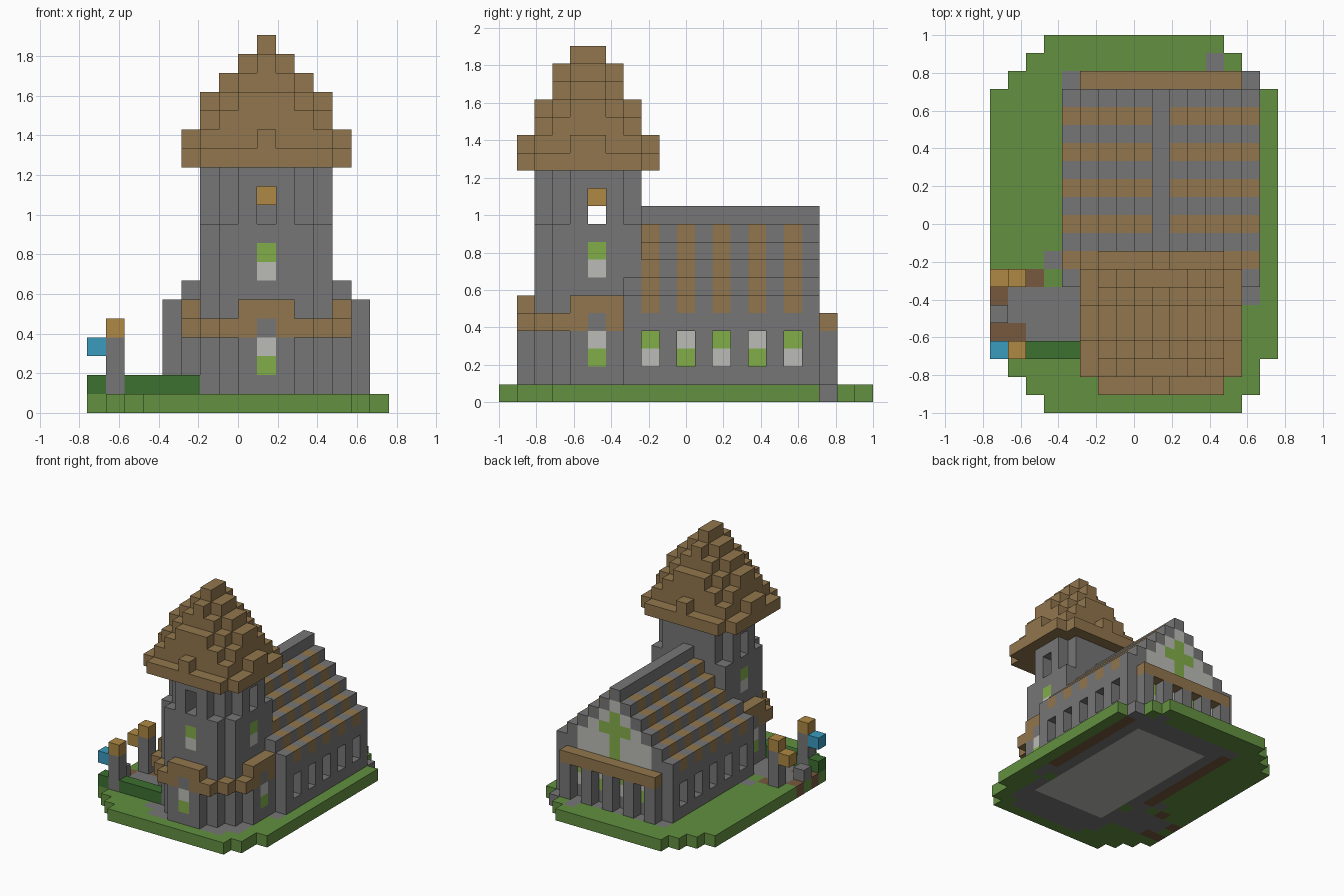
import bpy

if "Cube" in bpy.data.objects:
    bpy.data.objects.remove(bpy.data.objects["Cube"])

V = 2 / 21  # block size


def linear(c):
    c /= 255
    return c / 12.92 if c <= 0.04045 else ((c + 0.055) / 1.055) ** 2.4


def material(name, *rgb):
    m = bpy.data.materials.new(name)
    m.use_nodes = True
    col = [linear(c) for c in rgb] + [1]
    m.diffuse_color = col
    node = next(n for n in m.node_tree.nodes if n.type == 'BSDF_PRINCIPLED')
    node.inputs["Base Color"].default_value = col
    node.inputs["Roughness"].default_value = 1
    return m


MATS = [material("stone grey", 118, 118, 118), material("pale stone", 187, 187, 183),
        material("timber brown", 145, 118, 77), material("grass green", 98, 144, 64),
        material("leaf green", 130, 174, 72), material("gold", 174, 136, 67),
        material("banner blue", 58, 155, 190), material("hedge green", 60, 112, 48),
        material("earth brown", 118, 88, 62)]
STONE, PALE, TIMBER, GRASS, LEAF, GOLD, BLUE, HEDGE, EARTH = range(9)


def box(i0, i1, j0, j1, k0, k1, cut=0):
    """Block cells in a box, with its upright corners stepped off by cut."""
    return [(i, j, k) for i in range(i0, i1) for j in range(j0, j1) for k in range(k0, k1)
            if min(i - i0, i1 - 1 - i) + min(j - j0, j1 - 1 - j) >= cut]


def fill(cells, where, mat):
    for c in where:
        cells[c] = mat


def carve(cells, where):
    for c in where:
        cells.pop(c, None)


def build(name, cells):
    """Make one mesh from the exposed sides of the block cells."""
    verts, faces, mats = {}, [], []
    for cell, mat in cells.items():
        for axis in range(3):
            for side in (0, 1):
                near = list(cell)
                near[axis] += 2 * side - 1
                if tuple(near) in cells:
                    continue
                loop = []
                for a, b in ((0, 0), (1, 0), (1, 1), (0, 1)):
                    p = list(cell)
                    p[axis] += side
                    p[(axis + 1) % 3] += a
                    p[(axis + 2) % 3] += b
                    loop.append(verts.setdefault(tuple(p), len(verts)))
                faces.append(loop if side else loop[::-1])
                mats.append(mat)
    mesh = bpy.data.meshes.new(name)
    mesh.from_pydata([((x - 8) * V, (y - 10.5) * V, z * V) for x, y, z in verts], [], faces)
    for m in MATS:
        mesh.materials.append(m)
    mesh.polygons.foreach_set("material_index", mats)
    obj = bpy.data.objects.new(name, mesh)
    bpy.context.collection.objects.link(obj)


# Ground slab with stepped corners, floor and paving
ground = {}
ends = {0: (3, 14), 1: (2, 15), 2: (1, 15), 18: (1, 15), 19: (2, 14), 20: (3, 13)}
for j in range(21):
    i0, i1 = ends.get(j, (0, 16))
    fill(ground, box(i0, i1, j, j + 1, 0, 1), GRASS)
fill(ground, box(4, 15, 7, 19, 0, 1) + box(5, 14, 1, 7, 0, 1, 1), STONE)
fill(ground, box(6, 13, 4, 17, 0, 1), PALE)
fill(ground, box(4, 5, 8, 18, 0, 1) + box(14, 15, 8, 18, 0, 1), EARTH)
fill(ground, box(1, 5, 4, 7, 0, 1), STONE)
fill(ground, [(3, 8, 0), (14, 6, 0), (12, 19, 0)], STONE)
fill(ground, [(0, 4, 0), (1, 4, 0), (0, 6, 0), (2, 7, 0)], EARTH)
build("ground", ground)

# Nave with stepped gable roof and striped tiles
nave = {}
fill(nave, box(4, 15, 7, 18, 1, 6) + box(5, 14, 7, 8, 6, 7), STONE)
for step in range(6):
    k = 5 + step
    fill(nave, box(4 + step, 15 - step, 8, 18, k, k + 1), STONE)
    if k < 10:
        for j in range(8, 18, 2):
            fill(nave, box(4 + step, 15 - step, j, j + 1, k, k + 1), TIMBER)

# Recessed side windows
for n, j in enumerate(range(8, 18, 2)):
    for outer, inner in ((4, 5), (14, 13)):
        carve(nave, box(outer, outer + 1, j, j + 1, 2, 4))
        nave[inner, j, 2] = PALE if n % 2 == 0 else LEAF
        nave[inner, j, 3] = LEAF if n % 2 == 0 else PALE

# Rear gable panel with cross, and rear windows
for k, half in ((5, 3), (6, 3), (7, 2), (8, 1), (9, 0)):
    fill(nave, box(9 - half, 10 + half, 17, 18, k, k + 1), PALE)
fill(nave, box(9, 10, 17, 18, 5, 9) + box(8, 11, 17, 18, 7, 8), LEAF)
for n, i in enumerate(range(6, 13, 2)):
    nave[i, 17, 2] = LEAF if n % 2 == 0 else PALE
    nave[i, 17, 3] = PALE if n % 2 == 0 else LEAF
build("nave", nave)

# Rear arcade
arcade = {}
fill(arcade, box(5, 14, 18, 19, 4, 5), TIMBER)
for i in range(5, 14, 2):
    fill(arcade, box(i, i + 1, 18, 19, 1, 4), STONE)
build("rear_arcade", arcade)

# Tower shaft: broad below, narrower belfry above
tower = {}
fill(tower, [c for c in box(6, 13, 2, 9, 1, 10, 1) + box(6, 13, 2, 9, 10, 13, 2)
             if c[1] < 8], STONE)
fill(tower, box(8, 11, 1, 2, 1, 4), STONE)
for i in (5, 13):
    fill(tower, box(i, i + 1, 4, 7, 1, 4), STONE)
carve(tower, box(8, 11, 4, 7, 10, 12) + box(9, 10, 2, 4, 10, 12) + box(6, 13, 5, 6, 10, 12))

# Tower windows on the front and both sides
for i, j, low_i, low_j in ((9, 2, 9, 1), (6, 5, 5, 5), (12, 5, 13, 5)):
    tower[i, j, 7] = PALE
    tower[i, j, 8] = LEAF
    tower[low_i, low_j, 2] = LEAF
    tower[low_i, low_j, 3] = PALE
build("tower", tower)

# Bell
build("bell", {(9, 5, 11): GOLD})

# Timber collar around the tower foot, with raised hoods
collar = {}
fill(collar, [c for c in box(5, 14, 1, 10, 4, 5, 2) if c[1] < 7], TIMBER)
fill(collar, box(8, 11, 1, 2, 5, 6), TIMBER)
for i in (5, 13):
    fill(collar, box(i, i + 1, 4, 7, 5, 6), TIMBER)
fill(collar, [(9, 1, 4), (5, 5, 4), (13, 5, 4)], STONE)
build("tower_collar", collar)

# Stepped tower roof with small dormer blocks
roof = {}
layers = ((5, 14, 1, 9, 13, 1), (6, 13, 2, 8, 14, 0), (6, 13, 2, 8, 15, 1), (6, 13, 2, 8, 16, 2),
          (7, 12, 3, 7, 17, 1), (8, 11, 3, 7, 18, 1), (9, 10, 4, 6, 19, 0))
for i0, i1, j0, j1, k, cut in layers:
    fill(roof, box(i0, i1, j0, j1, k, k + 1, cut), TIMBER)
for i in (5, 13):
    fill(roof, box(i, i + 1, 4, 6, 14, 15), TIMBER)
fill(roof, [(9, 1, 14), (9, 8, 14)], TIMBER)
build("tower_roof", roof)

# Garden gate: posts with lamps, banner, hedge and step
for name, j, hung in (("front_post", 3, BLUE), ("rear_post", 7, GOLD)):
    post = {}
    fill(post, box(1, 2, j, j + 1, 1, 4), STONE)
    post[1, j, 4] = GOLD
    post[0, j, 3] = hung
    build(name, post)
hedge = {}
fill(hedge, box(0, 1, 3, 4, 1, 2) + box(2, 6, 3, 4, 1, 2), HEDGE)
build("hedge", hedge)
build("stone_step", {(0, 5, 1): STONE})
